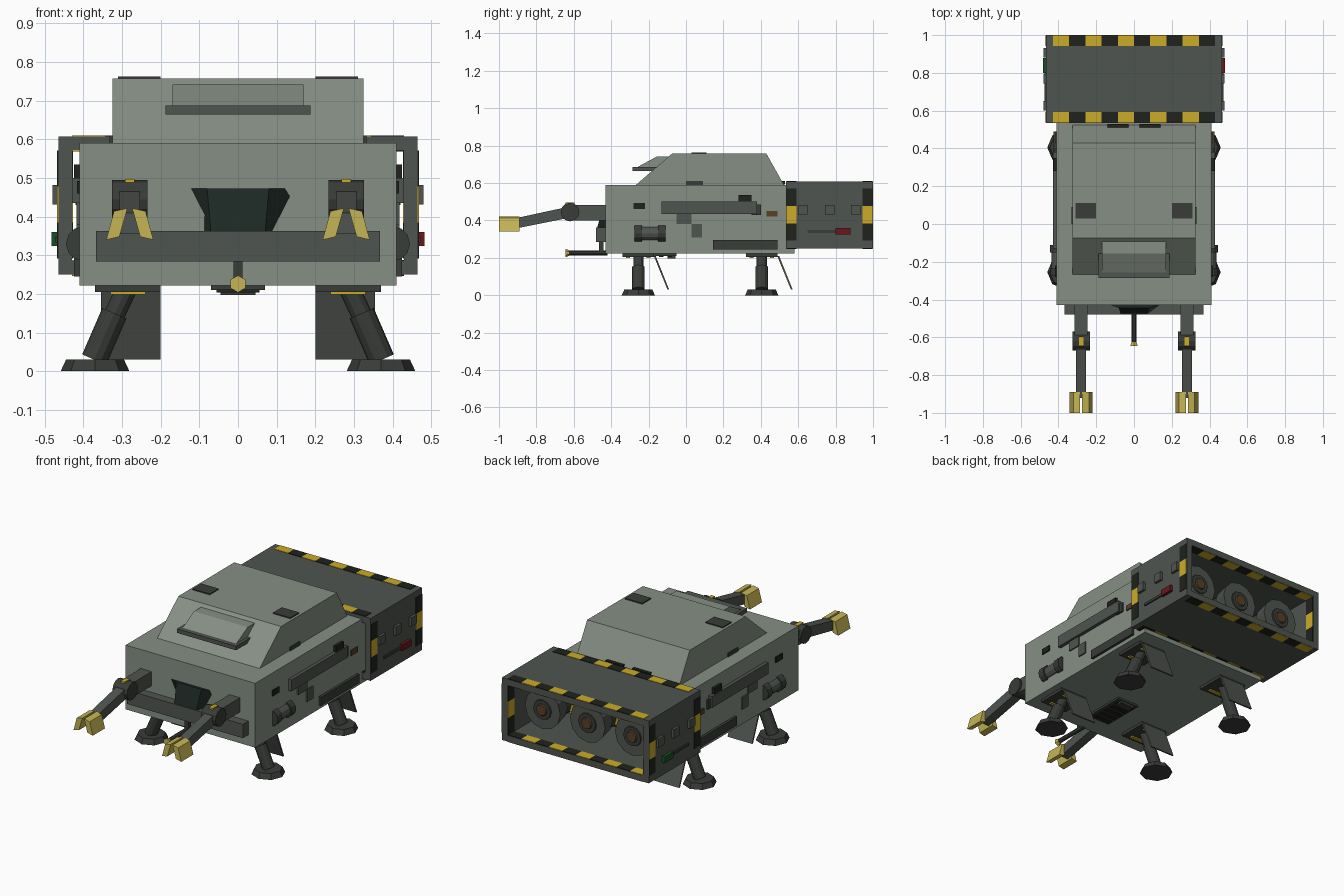
import bpy, bmesh, math
from mathutils import Vector

if "Cube" in bpy.data.objects:
    bpy.data.objects.remove(bpy.data.objects["Cube"])


def mat(name, r, g, b):
    m = bpy.data.materials.new(name)
    m.diffuse_color = (r, g, b, 1)
    m.use_nodes = True
    m.node_tree.nodes["Principled BSDF"].inputs["Base Color"].default_value = m.diffuse_color
    return m


HULL = mat("hull_green_grey", .24, .275, .235)
DARK = mat("dark_grey", .08, .09, .08)
STEEL = mat("gunmetal", .04, .045, .04)
BLACK = mat("black", .014, .016, .012)
GLASS = mat("dark_glass", .012, .022, .018)
YELLOW = mat("yellow", .6, .41, .02)
SAND = mat("claw_yellow", .56, .46, .09)
RUST = mat("rust", .1, .05, .02)
RED = mat("red_light", .15, .008, .012)
GREEN = mat("green_light", .008, .08, .02)


def finish(name, bm, m):
    bmesh.ops.recalc_face_normals(bm, faces=bm.faces[:])
    me = bpy.data.meshes.new(name)
    bm.to_mesh(me)
    bm.free()
    me.materials.append(m)
    ob = bpy.data.objects.new(name, me)
    bpy.context.collection.objects.link(ob)
    return ob


def loft(name, a, b, m):
    """Solid between two matching outlines."""
    bm = bmesh.new()
    va = [bm.verts.new(p) for p in a]
    vb = [bm.verts.new(p) for p in b]
    n = len(a)
    bm.faces.new(va)
    bm.faces.new(vb[::-1])
    for i in range(n):
        bm.faces.new((va[i], va[(i + 1) % n], vb[(i + 1) % n], vb[i]))
    return finish(name, bm, m)


def prism(name, prof, x0, x1, m):
    return loft(name, [(x0, y, z) for y, z in prof], [(x1, y, z) for y, z in prof], m)


def box(name, x, y, z, m):
    return prism(name, [(y[0], z[0]), (y[1], z[0]), (y[1], z[1]), (y[0], z[1])], x[0], x[1], m)


def sbox(name, s, x, y, z, m):
    """Box mirrored to side s."""
    return box(name, (s * x[0], s * x[1]), y, z, m)


def rod(name, p, q, r1, r2, m, n=12):
    p, q = Vector(p), Vector(q)
    bm = bmesh.new()
    bmesh.ops.create_cone(bm, cap_ends=True, segments=n, radius1=r1, radius2=r2, depth=(q - p).length)
    ob = finish(name, bm, m)
    ob.location = (p + q) / 2
    ob.rotation_euler = (q - p).to_track_quat('Z', 'Y').to_euler()
    return ob


# Hull, cabin and window hood
box("hull", (-.41, .41), (-.43, .58), (.222, .59), HULL)
prism("cabin", [(-.27, .588), (-.075, .757), (.43, .757), (.525, .588)], -.325, .325, HULL)
prism("window_hood", [(-.27, .68), (-.155, .742), (-.07, .742), (-.12, .68)], -.17, .17, HULL)
box("window_sill", (-.187, .187), (-.285, -.14), (.664, .687), DARK)

# Nose: bumper, dark window and probe
box("bumper", (-.367, .367), (-.48, -.42), (.284, .363), DARK)
loft("nose_window", [(-.148, -.42, .473), (.148, -.42, .473), (.08, -.445, .473), (-.08, -.445, .473)],
     [(-.09, -.42, .36), (.09, -.42, .36), (.07, -.475, .36), (-.07, -.475, .36)], GLASS)
box("probe_strut", (-.012, .012), (-.465, -.44), (.23, .29), STEEL)
rod("probe", (0, -.63, .226), (0, -.42, .226), .013, .013, STEEL, 8)
rod("probe_tip", (0, -.645, .226), (0, -.625, .226), .022, .015, SAND, 6)

# Belly vent
box("belly_vent", (-.07, .07), (-.3, -.05), (.21, .224), STEEL)
for i in range(5):
    y = -.28 + i * .045
    box("vent_slat", (-.055, .055), (y, y + .025), (.204, .212), BLACK)
box("belly_sensor", (-.045, .045), (-.1, -.055), (.197, .222), STEEL)

for s in (1, -1):
    # Roof and deck hatches
    sbox("roof_hatch", s, (.2, .31), (.03, .11), (.75, .763), STEEL)
    sbox("cabin_side_vent", s, (.32, .332), (0, .09), (.585, .61), STEEL)
    sbox("cabin_rear_vent", s, (.03, .14), (.505, .53), (.592, .612), BLACK)

    # Hull side panels
    for name, y, z, m, d in (
            ("side_rail", (-.13, .38), (.435, .5), DARK, .43), ("rail_clip", (.28, .35), (.5, .535), BLACK, .425),
            ("side_port", (-.28, -.22), (.46, .492), BLACK, .417), ("rail_end", (.35, .4), (.43, .485), STEEL, .42),
            ("upper_plate", (-.05, .03), (.38, .435), DARK, .418), ("lower_plate", (.03, .085), (.31, .38), DARK, .418),
            ("skirt_rail", (.145, .49), (.245, .295), STEEL, .425), ("marker_light", (.43, .49), (.42, .45), RUST, .417)):
        sbox(name, s, (.4, d), y, z, m)

    # Side tank with end collars
    rod("side_tank", (s * .4, -.26, .33), (s * .4, -.12, .33), .037, .037, DARK)
    for y in (-.275, -.15):
        rod("tank_collar", (s * .4, y, .33), (s * .4, y + .04, .33), .045, .045, STEEL)

    # Manipulator arm with spread claws
    x = s * .28
    box("upper_arm", (x - .034, x + .034), (-.6, -.42), (.4, .482), DARK)
    rod("elbow", (x - .046, -.62, .445), (x + .046, -.62, .445), .05, .05, STEEL)
    box("elbow_cap", (x - .012, x + .012), (-.645, -.595), (.475, .497), YELLOW)
    prism("forearm", [(-.62, .475), (-.92, .41), (-.92, .355), (-.62, .415)], x - .027, x + .027, DARK)
    for t in (1, -1):
        o = [(t * .006, .042), (t * .041, .034), (t * .061, -.04), (t * .027, -.032)]
        loft("claw", [(x + a, -1, .38 + b) for a, b in o], [(x + a, -.89, .38 + b) for a, b in o], SAND)

    # Landing legs with bay, hatch door and foot
    for y in (-.255, .405):
        sbox("leg_bay", s, (.2, .37), (y - .085, y + .085), (.205, .224), STEEL)
        for k in (-1, 1):
            sbox("bay_mark", s, (.24, .33), (y + k * .055 - .01, y + k * .055 + .01), (.198, .206), YELLOW)
        rod("leg_sleeve", (s * .285, y, .22), (s * .33, y, .125), .027, .027, STEEL)
        rod("leg_strut", (s * .32, y, .15), (s * .372, y, .03), .034, .034, STEEL)
        rod("foot", (s * .37, y, 0), (s * .37, y, .03), .089, .075, STEEL, 8)
        prism("bay_door", [(y + .083, .21), (y + .093, .21), (y + .165, .03), (y + .156, .03)],
              s * .2, s * .355, DARK)

    # Engine housing side wall, hazard marks and fittings
    sbox("housing_side", s, (.43, .465), (.535, 1), (.25, .607), DARK)
    for y in ((.537, .592), (.943, .998)):
        for i in range(3):
            z = .292 + i * .093
            sbox("side_hazard", s, (.427, .468), y, (z, z + .093), YELLOW if i == 1 else BLACK)
    for y in (.6, .743, .882):
        sbox("housing_stud", s, (.46, .48), (y, y + .05), (.432, .482), DARK)
    sbox("light_bar", s, (.46, .473), (.65, .82), (.333, .348), STEEL)
    sbox("nav_light", s, (.46, .482), (.8, .88), (.324, .36), RED if s > 0 else GREEN)

# Engine housing top and bottom with hazard stripes
for z in ((.25, .285), (.572, .607)):
    box("housing_plate", (-.45, .45), (.535, 1), z, DARK)
    for y in ((.537, .592), (.943, .998)):
        for i in range(10):
            x = -.43 + i * .086
            box("hazard_stripe", (x, x + .086), y, (z[0] - .003, z[1] + .003), BLACK if i % 2 else YELLOW)

# Three engines
for x in (-.285, 0, .285):
    rod("engine_body", (x, .57, .43), (x, .85, .43), .085, .085, STEEL)
    rod("engine_nozzle", (x, .8, .43), (x, .89, .43), .095, .112, DARK)
    rod("engine_core_ring", (x, .88, .43), (x, .896, .43), .06, .055, STEEL)
    rod("engine_core", (x, .89, .43), (x, .904, .43), .036, .03, RUST)
    for k in (1, -1):
        for y in (.64, .72):
            box("engine_mark", (x + k * .07, x + k * .095), (y, y + .03), (.385, .475), YELLOW)
